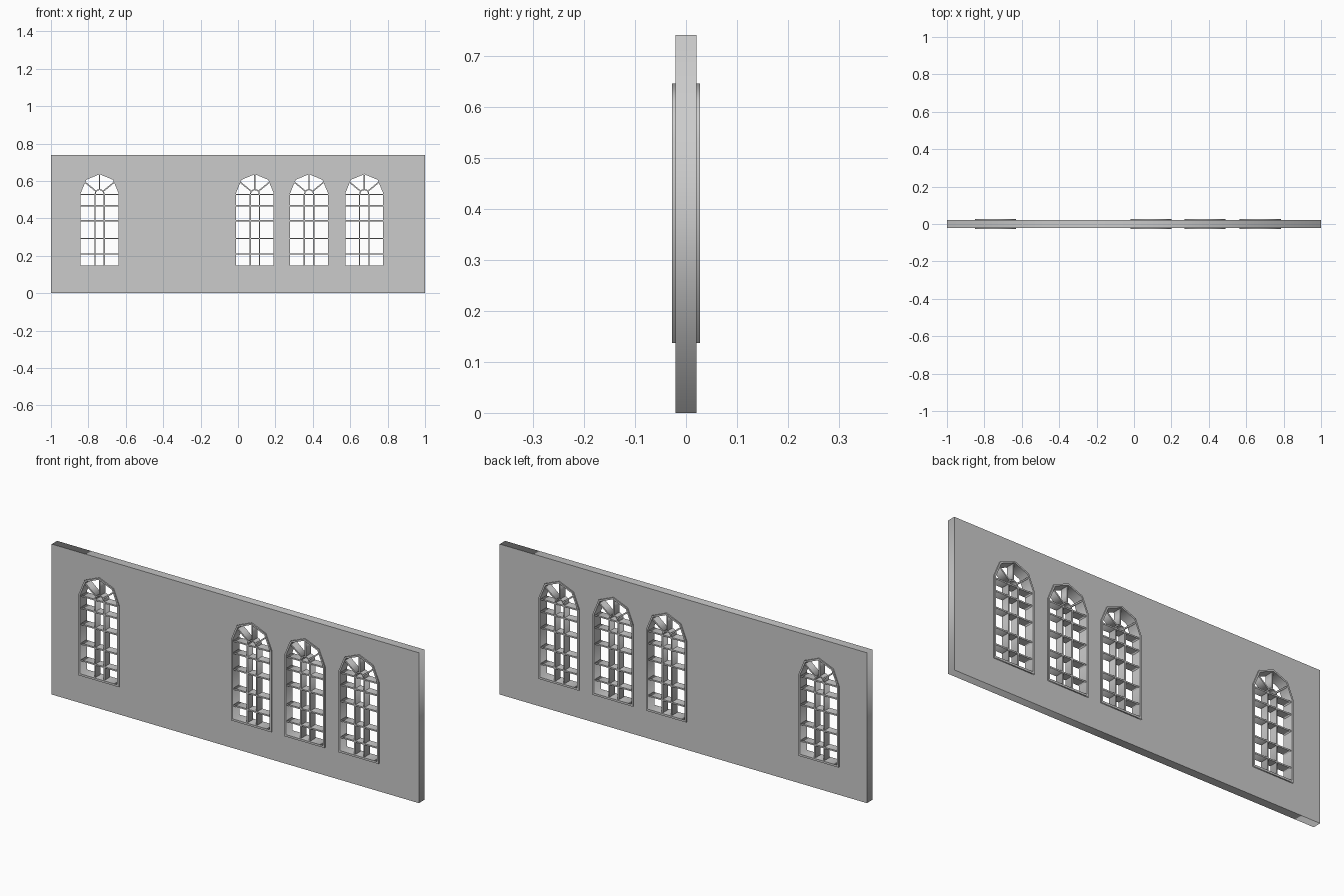
import bpy, math

if "Cube" in bpy.data.objects:
    bpy.data.objects.remove(bpy.data.objects["Cube"])

CENTERS = [-0.74, 0.09, 0.38, 0.675]
SPRING = 0.535


def arch(r, bottom, cx=0):
    """Window outline: straight jambs with a half-octagon head."""
    pts = [(cx - r, bottom), (cx + r, bottom)]
    for i in range(5):
        a = math.pi * i / 4
        pts.append((cx + r * math.cos(a), SPRING + r * math.sin(a)))
    return pts


def rect(x0, x1, z0, z1):
    return [(x0, z0), (x1, z0), (x1, z1), (x0, z1)]


def bar(p, q, t=0.007):
    """Rectangle of width t running from p to q."""
    dx, dz = q[0] - p[0], q[1] - p[1]
    n = math.hypot(dx, dz)
    ox, oz = -dz / n * t / 2, dx / n * t / 2
    return [(p[0] - ox, p[1] - oz), (q[0] - ox, q[1] - oz),
            (q[0] + ox, q[1] + oz), (p[0] + ox, p[1] + oz)]


def plate(name, loops, half_depth):
    """Extrude filled outlines (inner loops become holes) along y."""
    cu = bpy.data.curves.new(name, 'CURVE')
    cu.dimensions = '2D'
    cu.fill_mode = 'BOTH'
    cu.extrude = half_depth
    for loop in loops:
        s = cu.splines.new('POLY')
        s.points.add(len(loop) - 1)
        for pt, (x, z) in zip(s.points, loop):
            pt.co = (x, z, 0, 1)
        s.use_cyclic_u = True
    tmp = bpy.data.objects.new(name + "_outline", cu)
    bpy.context.collection.objects.link(tmp)
    bpy.context.view_layer.update()
    me = bpy.data.meshes.new_from_object(
        tmp.evaluated_get(bpy.context.evaluated_depsgraph_get()))
    bpy.data.objects.remove(tmp)
    ob = bpy.data.objects.new(name, me)
    ob.rotation_euler.x = math.pi / 2
    bpy.context.collection.objects.link(ob)
    return ob


# wall with four window openings
plate("wall", [rect(-1, 1, 0, 0.74)] + [arch(0.105, 0.142, c) for c in CENTERS], 0.021)

# parts of one window, shared by all four
frame = plate("window_frame", [arch(0.11, 0.137), arch(0.101, 0.147)], 0.027)
parts = [frame]
for x in (-0.025, 0.025):
    parts.append(plate("mullion", [bar((x, 0.143), (x, 0.528))], 0.02))
for z in (0.21, 0.292, 0.388, 0.468, 0.528):
    parts.append(plate("glazing_bar", [bar((-0.103, z), (0.103, z))], 0.0205))

# fan light: small half ring and three spokes
ring = [(r * math.cos(a), 0.53 + r * math.sin(a))
        for r, order in ((0.027, range(7)), (0.021, range(6, -1, -1)))
        for a in (math.pi * i / 6 for i in order)]
parts.append(plate("fan_hub", [ring], 0.02))
for deg in (38, 90, 142):
    c, s = math.cos(math.radians(deg)), math.sin(math.radians(deg))
    parts.append(plate("fan_spoke", [bar((0.024 * c, 0.53 + 0.024 * s),
                                         (0.099 * c, 0.53 + 0.103 * s))], 0.02))

# repeat the window along the wall
for p in parts:
    for c in CENTERS[1:]:
        d = p.copy()
        d.location.x = c
        bpy.context.collection.objects.link(d)
    p.location.x = CENTERS[0]
